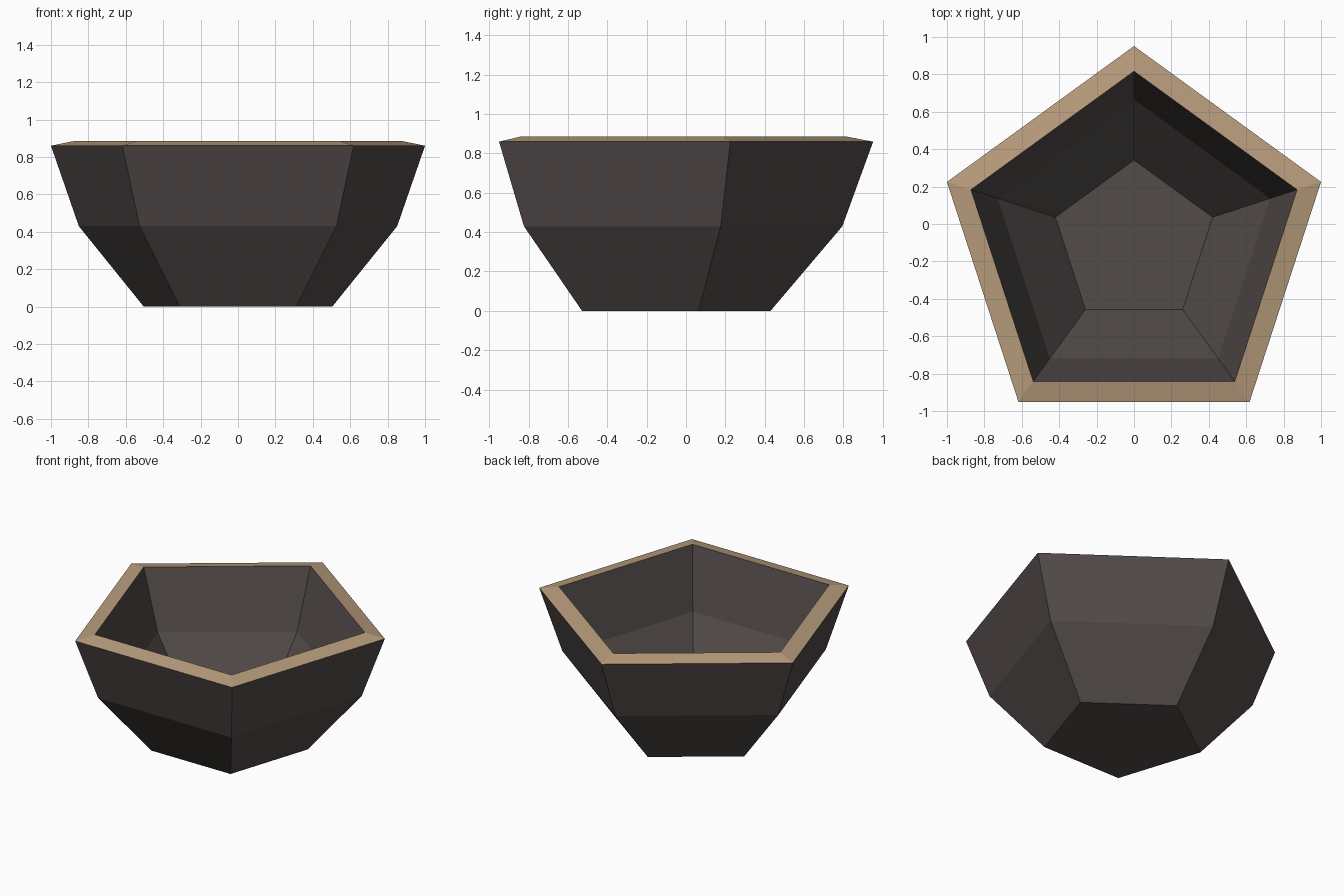
import bpy, bmesh, math

if "Cube" in bpy.data.objects:
    bpy.data.objects.remove(bpy.data.objects["Cube"])

SIDES = 5
CENTRE_Y = -0.1


def material(name, rgb):
    m = bpy.data.materials.new(name)
    m.diffuse_color = (*rgb, 1)
    m.use_nodes = True
    m.node_tree.nodes["Principled BSDF"].inputs["Base Color"].default_value = m.diffuse_color
    return m


dark = material("dark clay", (0.084, 0.069, 0.067))
tan = material("tan rim", (0.479, 0.332, 0.202))

# Profile (corner radius, height): outer wall up, over the rim, inner wall down
PROFILE = [(0.53, 0.0), (0.895, 0.43), (1.0515, 0.86),
           (0.917, 0.886), (0.766, 0.475), (0.442, 0.09)]
RIM_BAND = 2

bm = bmesh.new()
rings = []
for radius, z in PROFILE:
    ring = []
    for i in range(SIDES):
        a = math.pi / 2 + 2 * math.pi * i / SIDES
        ring.append(bm.verts.new((radius * math.cos(a),
                                  CENTRE_Y + radius * math.sin(a), z)))
    rings.append(ring)

# Wall bands, with the rim band in the light colour
for band, (lo, hi) in enumerate(zip(rings, rings[1:])):
    for i in range(SIDES):
        j = (i + 1) % SIDES
        f = bm.faces.new((lo[i], lo[j], hi[j], hi[i]))
        f.material_index = 1 if band == RIM_BAND else 0

# Underside and inner floor
bm.faces.new(rings[0][::-1])
bm.faces.new(rings[-1])
bmesh.ops.recalc_face_normals(bm, faces=bm.faces[:])

mesh = bpy.data.meshes.new("bowl")
bm.to_mesh(mesh)
bm.free()
mesh.materials.append(dark)
mesh.materials.append(tan)
bowl = bpy.data.objects.new("bowl", mesh)
bpy.context.collection.objects.link(bowl)
